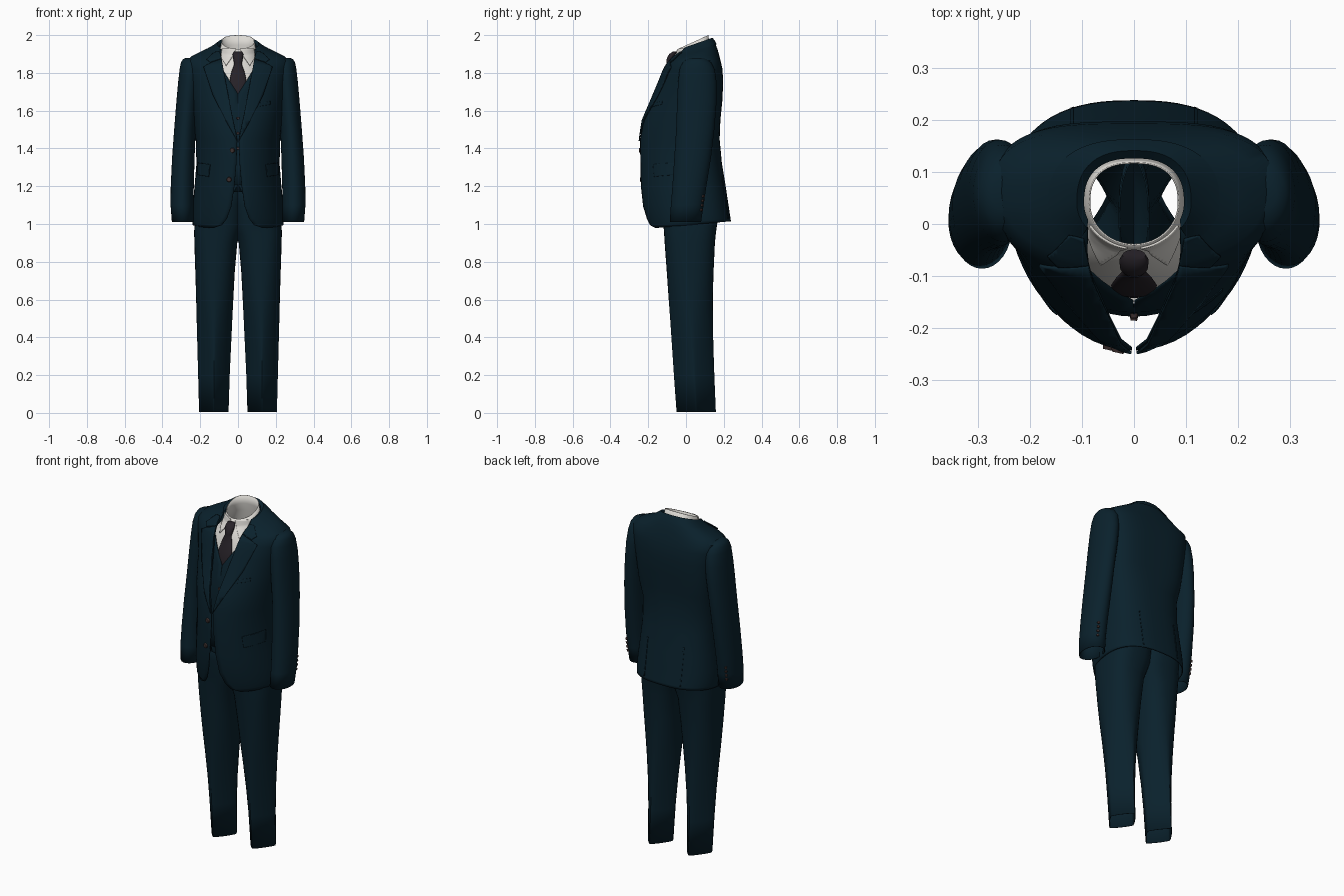
import bpy, bmesh
from math import sin, cos, pi, asin, radians
from mathutils import Vector
from mathutils.bvhtree import BVHTree

cube = bpy.data.objects.get("Cube")
if cube:
    bpy.data.objects.remove(cube, do_unlink=True)


def material(name, rgb, rough=0.8):
    m = bpy.data.materials.new(name)
    m.use_nodes = True
    m.diffuse_color = (*rgb, 1)
    node = m.node_tree.nodes["Principled BSDF"]
    node.inputs["Base Color"].default_value = (*rgb, 1)
    node.inputs["Roughness"].default_value = rough
    return m


NAVY = material("navy wool", (0.003, 0.015, 0.025))
WHITE = material("off-white cotton", (0.72, 0.70, 0.66))
TIE = material("charcoal silk", (0.020, 0.016, 0.021))
BUTTON = material("brown button", (0.045, 0.028, 0.027))


def finish(name, bm, mat, thick=0, mirror=False, offset=-1):
    mesh = bpy.data.meshes.new(name)
    bm.to_mesh(mesh)
    bm.free()
    obj = bpy.data.objects.new(name, mesh)
    bpy.context.collection.objects.link(obj)
    mesh.materials.append(mat)
    if thick:
        mod = obj.modifiers.new("thickness", "SOLIDIFY")
        mod.thickness, mod.offset = thick, offset
    if mirror:
        obj.modifiers.new("mirror", "MIRROR")
    bpy.ops.object.select_all(action="DESELECT")
    obj.select_set(True)
    bpy.context.view_layer.objects.active = obj
    bpy.ops.object.shade_smooth_by_angle(angle=radians(45))


def body_ring(z, tilt, w, front, back, gap=0, n=56):
    """Torso section, oval in front, squarer across the shoulder blades, open by gap."""
    start, mid, pts = asin(min(gap / w, 1)), 0.04, []
    power = 0.6 if 1.5 < z < 1.87 else 0.8
    for i in range(n + 1):
        t = start + (2 * pi - 2 * start) * i / n
        s, c = sin(t), cos(t)
        if c > 0:
            x, y = w * s, mid - (mid - front) * c
        else:
            x = w * abs(s) ** power * (1 if s > 0 else -1)
            y = mid + (back - mid) * abs(c) ** power
        pts.append((x, y, z + tilt * y))
    return pts


def limb_ring(z, x0, x1, y0, y1, power=1, n=32):
    """Oval section; a power near 2 gives a creased diamond."""
    pts = []
    for i in range(n + 1):
        c, s = cos(2 * pi * i / n), sin(2 * pi * i / n)
        u = abs(c) ** power * (1 if c > 0 else -1)
        v = abs(s) ** power * (1 if s > 0 else -1)
        pts.append(((x0 + x1) / 2 + u * (x1 - x0) / 2, (y0 + y1) / 2 + v * (y1 - y0) / 2, z))
    return pts


def loft(rings, caps=False):
    bm = bmesh.new()
    grid = [[bm.verts.new(p) for p in r] for r in rings]
    for a, b in zip(grid, grid[1:]):
        for i in range(len(a) - 1):
            bm.faces.new((a[i], a[i + 1], b[i + 1], b[i]))
    if caps:
        bm.faces.new(grid[-1][:-1])
    bmesh.ops.remove_doubles(bm, verts=bm.verts, dist=0.0002)
    return bm


def tree(bm):
    bm.normal_update()
    return BVHTree.FromBMesh(bm)


def panel(name, outline, mat, surface, lift=0.002, thick=0.005, side=-1, mirror=False):
    """Thin plate drawn in x and z, wrapped on the front or back of a surface."""
    bm = bmesh.new()
    f = bm.faces.new([bm.verts.new((x, 0, z)) for x, z in outline])
    f.normal_update()
    if f.normal.y * side < 0:
        f.normal_flip()
    for axis in (0, 2):
        lo, hi = min(v.co[axis] for v in bm.verts), max(v.co[axis] for v in bm.verts)
        no = Vector((axis == 0, 0, axis == 2))
        for i in range(1, 12):
            geom = bm.verts[:] + bm.edges[:] + bm.faces[:]
            bmesh.ops.bisect_plane(bm, geom=geom, plane_co=no * (lo + (hi - lo) * i / 12), plane_no=no)
    for v in bm.verts:
        hit = surface.ray_cast(Vector((v.co.x, side, v.co.z)), Vector((0, -side, 0)))
        if hit[0] is None or hit[0].y * side < -0.08:
            hit = surface.find_nearest(Vector((v.co.x, side * 0.03, v.co.z)))
        v.co = hit[0] + hit[1] * lift
    finish(name, bm, mat, thick, mirror, 1)


def button(name, origin, direction, surface, r=0.011, mirror=False):
    d = Vector(direction).normalized()
    hit = surface.ray_cast(Vector(origin) - d, d)
    bm = bmesh.new()
    bmesh.ops.create_cone(bm, cap_ends=True, segments=16, radius1=r, radius2=r * 0.8, depth=0.01)
    bm.transform(hit[1].to_track_quat("Z", "Y").to_matrix().to_4x4())
    bmesh.ops.translate(bm, verts=bm.verts, vec=hit[0] + hit[1] * 0.003)
    finish(name, bm, BUTTON, mirror=mirror)


# Jacket body: height, tilt, half width, front, back, half opening
jacket = [(.993, .09, .24, -.20, .238, .13), (1.01, .08, .242, -.207, .236, .085),
          (1.04, .06, .243, -.215, .232, .06), (1.1, .03, .24, -.23, .224, .036),
          (1.2, 0, .23, -.24, .21, .02), (1.32, 0, .22, -.242, .19, .009),
          (1.45, 0, .224, -.243, .178, .004), (1.55, 0, .235, -.228, .182, .025),
          (1.65, 0, .245, -.187, .192, .047), (1.75, 0, .258, -.147, .197, .065),
          (1.82, 0, .27, -.12, .193, .078), (1.86, .05, .272, -.098, .182, .085),
          (1.88, .12, .248, -.085, .174, .088), (1.898, .2, .2, -.07, .165, .09),
          (1.913, .28, .15, -.055, .153, .09), (1.93, .35, .112, -.044, .141, .09)]
closed = loft([body_ring(*r[:5]) for r in jacket])
jacket_surface = tree(closed)
closed.free()
finish("jacket_body", loft([body_ring(*r) for r in jacket]), NAVY, 0.006)
finish("jacket_collar", loft([body_ring(*r) for r in (
    (1.909, .25, .165, -.062, .163, .1), (1.92, .3, .138, -.053, .155, .1),
    (1.937, .35, .11, -.044, .141, .09), (1.928, .35, .096, -.04, .126, .088))]), NAVY)

# Lapels, collar fronts, pockets and rear vents
panel("lapel", [(.005, 1.44), (.035, 1.6), (.06, 1.73), (.086, 1.87), (.145, 1.85),
                (.18, 1.83), (.13, 1.68), (.06, 1.54)], NAVY, jacket_surface, .002, .006, mirror=True)
panel("collar_front", [(.086, 1.872), (.096, 1.91), (.125, 1.905), (.165, 1.868), (.145, 1.853)],
      NAVY, jacket_surface, .002, .005, mirror=True)
panel("pocket_flap", [(.145, 1.315), (.21, 1.325), (.213, 1.26), (.153, 1.25)],
      NAVY, jacket_surface, .001, .004, mirror=True)
panel("breast_pocket", [(.1, 1.62), (.17, 1.632), (.17, 1.65), (.1, 1.638)],
      NAVY, jacket_surface, 0, .002)
panel("back_vent", [(.115, 1.03), (.121, 1.03), (.121, 1.25), (.115, 1.25)],
      NAVY, jacket_surface, 0, .003, side=1, mirror=True)
for i, (x, z) in enumerate(((-.03, 1.39), (-.047, 1.235))):
    button(f"jacket_button_{i}", (x, 0, z), (0, 1, 0), jacket_surface, .014)

# Sleeves: height, inner and outer x, front and back y
sleeve = loft([limb_ring(*r) for r in (
    (1.01, .234, .35, -.086, .08), (1.1, .236, .357, -.08, .093), (1.2, .234, .356, -.072, .108),
    (1.35, .23, .349, -.062, .132), (1.5, .224, .338, -.052, .15), (1.65, .21, .326, -.047, .162),
    (1.75, .2, .317, -.042, .162), (1.82, .195, .309, -.034, .152), (1.855, .2, .302, -.017, .133),
    (1.872, .21, .292, .005, .11), (1.88, .23, .274, .03, .085))], caps=True)
sleeve_surface = tree(sleeve)
finish("sleeve", sleeve, NAVY, 0.004, mirror=True)
for i in range(4):
    button(f"cuff_button_{i}", (.312, .03, 1.075 + .024 * i), (-.2, -1, 0), sleeve_surface, .008, True)

# Waistcoat
vest = loft([body_ring(*r) for r in (
    (1.17, 0, .21, -.165, .17), (1.3, 0, .2, -.175, .16), (1.5, 0, .207, -.178, .155),
    (1.6, 0, .215, -.17, .16), (1.69, 0, .22, -.15, .168, .001), (1.74, 0, .225, -.135, .17, .033),
    (1.79, 0, .22, -.118, .17, .064), (1.84, 0, .2, -.1, .16, .095))])
vest_surface = tree(vest)
finish("waistcoat", vest, NAVY, 0.004)
panel("waistcoat_point", [(.002, 1.21), (.06, 1.2), (.04, 1.13)], NAVY, vest_surface, mirror=True)
for i in range(4):
    button(f"waistcoat_button_{i}", (0, 0, 1.64 - .08 * i), (0, 1, 0), vest_surface, .008)

# Shirt with a raised, tilted neckband and folded collar wings
shirt = loft([body_ring(*r) for r in (
    (1.6, 0, .2, -.15, .15), (1.7, 0, .2, -.13, .15), (1.78, 0, .18, -.105, .15),
    (1.84, 0, .14, -.085, .14), (1.88, .2, .103, -.068, .128), (1.905, .35, .095, -.05, .123),
    (1.946, .45, .087, -.041, .119))])
shirt_surface = tree(shirt)
finish("shirt", shirt, WHITE, 0.003)
panel("collar_wing", [(.012, 1.922), (.05, 1.928), (.08, 1.928), (.085, 1.875), (.062, 1.835),
                      (.03, 1.88)], WHITE, shirt_surface, .003, .004, mirror=True)

# Tie with knot: height, half width, centre y, half depth
tie = [(1.68, .03, -.136, .006), (1.72, .04, -.131, .009), (1.765, .044, -.118, .011),
       (1.81, .033, -.103, .011), (1.845, .02, -.092, .012), (1.855, .021, -.088, .016),
       (1.88, .027, -.082, .019), (1.9, .028, -.071, .017), (1.912, .022, -.06, .011)]
finish("tie", loft([limb_ring(z, -w, w, y - d, y + d) for z, w, y, d in tie], caps=True), TIE)

# Trousers: two open legs, creased below the knee, overlapping at the seat
finish("trouser_leg", loft([limb_ring(*r) for r in (
    (.005, .05, .206, -.05, .158, 1.7), (.2, .044, .211, -.064, .15, 1.65),
    (.35, .037, .215, -.074, .145, 1.5), (.5, .03, .219, -.084, .142, 1.25),
    (.62, .024, .222, -.093, .142, 1.05), (.75, .017, .226, -.102, .146, .9),
    (.9, .004, .231, -.113, .153, .8), (.95, -.012, .232, -.116, .158, .75),
    (1.0, -.03, .231, -.12, .165, .75), (1.1, -.03, .225, -.135, .185, .75),
    (1.25, -.03, .195, -.14, .16, .75))]), NAVY, 0.003, mirror=True)
